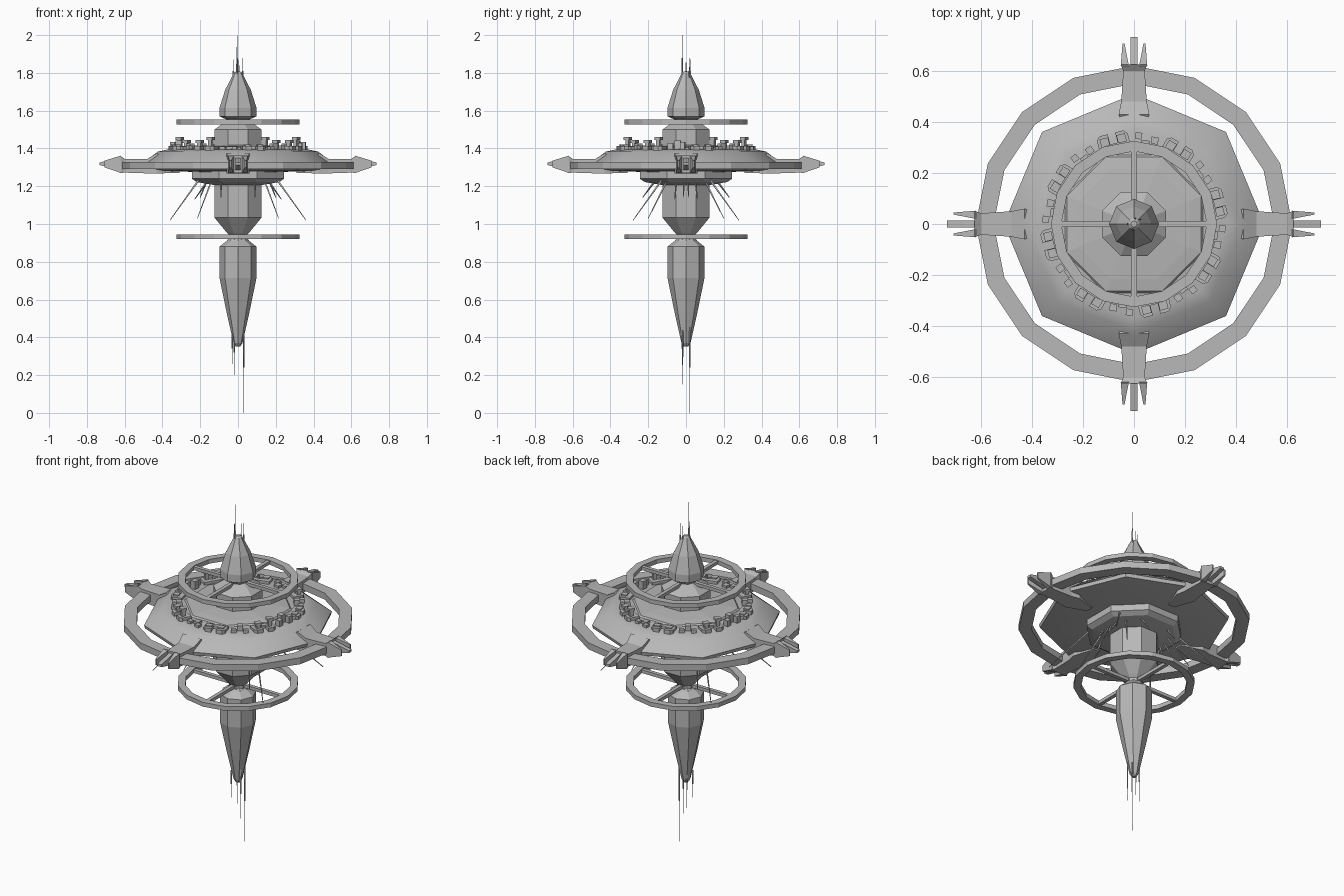
import bpy, bmesh, math
from mathutils import Matrix, Vector

if "Cube" in bpy.data.objects:
    bpy.data.objects.remove(bpy.data.objects["Cube"])

grey = bpy.data.materials.new("station grey")
grey.diffuse_color = (0.48, 0.48, 0.48, 1)
grey.use_nodes = True
grey.node_tree.nodes["Principled BSDF"].inputs["Base Color"].default_value = grey.diffuse_color
TAU = math.tau


def finish(name, bm, smooth=None):
    bmesh.ops.remove_doubles(bm, verts=bm.verts, dist=1e-5)
    bmesh.ops.recalc_face_normals(bm, faces=bm.faces)
    me = bpy.data.meshes.new(name)
    bm.to_mesh(me)
    bm.free()
    me.materials.append(grey)
    ob = bpy.data.objects.new(name, me)
    bpy.context.collection.objects.link(ob)
    if smooth:
        bpy.ops.object.select_all(action='DESELECT')
        ob.select_set(True)
        bpy.context.view_layer.objects.active = ob
        bpy.ops.object.shade_smooth_by_angle(angle=math.radians(smooth))
    return ob


def add_lathe(bm, profile, sides, turn=0.0, closed=False):
    """Spin (radius, z) points; turn is a fraction of one side."""
    rows = [[bm.verts.new((r * math.cos(TAU * (i + turn) / sides),
                           r * math.sin(TAU * (i + turn) / sides), z))
             for i in range(sides)] for r, z in profile]
    pairs = list(zip(rows, rows[1:]))
    if closed:
        pairs.append((rows[-1], rows[0]))
    for a, b in pairs:
        for i in range(sides):
            j = (i + 1) % sides
            bm.faces.new((a[i], a[j], b[j], b[i]))
    if not closed:
        bm.faces.new(rows[0])
        bm.faces.new(rows[-1])


def lathe(name, profile, sides=8, turn=0.0, closed=False, smooth=None):
    bm = bmesh.new()
    add_lathe(bm, profile, sides, turn, closed)
    return finish(name, bm, smooth)


def add_loft(bm, sections, m=Matrix()):
    """Box sections (distance, y0, y1, z0, z1) joined along x."""
    rows = [[bm.verts.new(m @ Vector((d, y, z))) for y, z in
             ((y0, z0), (y1, z0), (y1, z1), (y0, z1))] for d, y0, y1, z0, z1 in sections]
    for a, b in zip(rows, rows[1:]):
        for i in range(4):
            j = (i + 1) % 4
            bm.faces.new((a[i], a[j], b[j], b[i]))
    bm.faces.new(rows[0])
    bm.faces.new(rows[-1])


def add_box(bm, x0, x1, y0, y1, z0, z1, m=Matrix()):
    add_loft(bm, [(x0, y0, y1, z0, z1), (x1, y0, y1, z0, z1)], m)


def add_rod(bm, p, q, r0, r1):
    p, q = Vector(p), Vector(q)
    rot = (q - p).to_track_quat('Z', 'Y').to_matrix().to_4x4()
    bmesh.ops.create_cone(bm, cap_ends=True, segments=4, radius1=r0, radius2=r1,
                          depth=(q - p).length,
                          matrix=Matrix.Translation((p + q) / 2) @ rot)


def spin(deg):
    return Matrix.Rotation(math.radians(deg), 4, 'Z')


# central spindle, from the top down
lathe("upper_spire", [(0.055, 1.535), (0.065, 1.555), (0.098, 1.57), (0.098, 1.615),
                      (0.068, 1.71), (0.022, 1.80), (0.012, 1.808)])
lathe("upper_hub", [(0.135, 1.40), (0.135, 1.50), (0.09, 1.53), (0.06, 1.545)], turn=0.5)
lathe("lower_stem", [(0.136, 1.24), (0.136, 1.035), (0.065, 0.955), (0.05, 0.94),
                     (0.05, 0.91)], turn=0.5)
lathe("lower_spire", [(0.045, 0.93), (0.06, 0.91), (0.098, 0.88), (0.098, 0.715),
                      (0.06, 0.53), (0.024, 0.37), (0.012, 0.352)])

# main disc with its raised deck and lower drum
lathe("main_disc", [(0.2, 1.275), (0.40, 1.28), (0.505, 1.298), (0.51, 1.318),
                    (0.425, 1.383), (0.37, 1.395), (0.2, 1.40)], smooth=35)
lathe("raised_deck", [(0.30, 1.39), (0.285, 1.405), (0.235, 1.412), (0.12, 1.42)], turn=0.5)
lathe("lower_drum", [(0.265, 1.285), (0.265, 1.24), (0.235, 1.222), (0.13, 1.205)], turn=0.5)

# large outer ring
lathe("outer_ring", [(0.55, 1.29), (0.62, 1.29), (0.62, 1.328), (0.55, 1.328)], 16, closed=True)

# two spoked wheels
for name, z in (("upper_wheel", 1.528), ("lower_wheel", 0.92)):
    bm = bmesh.new()
    add_lathe(bm, [(0.285, z), (0.326, z), (0.326, z + 0.025), (0.285, z + 0.025)], 16, closed=True)
    for k in range(4):
        add_box(bm, 0.03, 0.29, -0.011, 0.011, z + 0.003, z + 0.022, spin(90 * k))
    finish(name, bm)

# four docking arms, each ending in a three-pronged fork
bm = bmesh.new()
for k in range(4):
    m = spin(90 * k)
    add_loft(bm, [(0.31, -0.02, 0.02, 1.27, 1.30), (0.43, -0.06, 0.06, 1.268, 1.375),
                  (0.48, -0.05, 0.05, 1.268, 1.345), (0.60, -0.042, 0.042, 1.272, 1.345),
                  (0.625, -0.052, 0.052, 1.27, 1.362)], m)
    add_loft(bm, [(0.62, -0.013, 0.013, 1.285, 1.35), (0.733, -0.013, 0.013, 1.312, 1.326)], m)
    for s in (-1, 1):
        add_loft(bm, [(0.62, s * 0.02, s * 0.052, 1.27, 1.362),
                      (0.707, s * 0.037, s * 0.045, 1.30, 1.335)], m)
finish("docking_arms", bm)

# city blocks around the deck: U-shaped plates, towers with caps, small blocks
bm = bmesh.new()
for k in range(8):
    m = spin(14 + 45 * k)
    tall = k % 2
    add_box(bm, 0.30, 0.325, -0.062, 0.062, 1.385, 1.412, m)
    for s in (-1, 1):
        add_loft(bm, [(0.32, s * 0.015, s * 0.062, 1.385, 1.412),
                      (0.352, s * 0.015, s * 0.062, 1.385, 1.412),
                      (0.366, s * 0.015, s * 0.048, 1.385, 1.412)], m)
        y, h = s * 0.034, (1.445 if s > 0 else 1.43) if tall else 1.416
        add_box(bm, 0.328, 0.348, y - 0.011, y + 0.011, 1.40, h, m)
        add_box(bm, 0.322, 0.354, y - 0.017, y + 0.017, h, h + (0.015 if tall else 0.006), m)
    m = spin(37 + 45 * k)
    for r, y, w, h in ((0.335, -0.035, 0.014, 1.41), (0.315, 0.0, 0.016, 1.425),
                       (0.345, 0.03, 0.013, 1.415)):
        h += 0.018 if tall else 0
        add_box(bm, r - w, r + w, y - w, y + w, 1.385, h if k not in (1, 5) else 1.41, m)
finish("city_blocks", bm)

# slanted aerials under the drum, mirrored to four corners
bm = bmesh.new()
for sx in (-1, 1):
    for sy in (-1, 1):
        for p, q in (((0.21, 0.13, 1.23), (0.36, 0.28, 1.02)),
                     ((0.14, 0.10, 1.23), (0.215, 0.20, 1.03)),
                     ((0.16, 0.05, 1.23), (0.23, 0.06, 1.13)),
                     ((0.09, 0.17, 1.22), (0.09, 0.23, 1.14)),
                     ((0.17, 0.01, 1.22), (0.20, 0.015, 1.14))):
            f = Vector((sx, sy, 1))
            add_rod(bm, Vector(p) * f, Vector(q) * f, 0.006, 0.002)
finish("slanted_aerials", bm)

# vertical aerials at the two tips
bm = bmesh.new()
for x, y, z0, z1 in ((-0.005, -0.02, 1.76, 2.0), (-0.025, 0.0, 1.75, 1.87), (0.025, 0.018, 1.74, 1.88),
                     (0.005, 0.022, 1.75, 1.87), (0.03, 0.02, 0.48, 0.0), (0.03, -0.018, 0.44, 0.15),
                     (-0.03, -0.02, 0.42, 0.26), (-0.02, 0.02, 0.44, 0.2)):
    zm = z0 + (z1 - z0) * 0.5
    add_rod(bm, (x, y, z0), (x, y, zm), 0.005, 0.004)
    add_rod(bm, (x, y, zm), (x, y, z1), 0.0022, 0.001)
finish("tip_aerials", bm)
